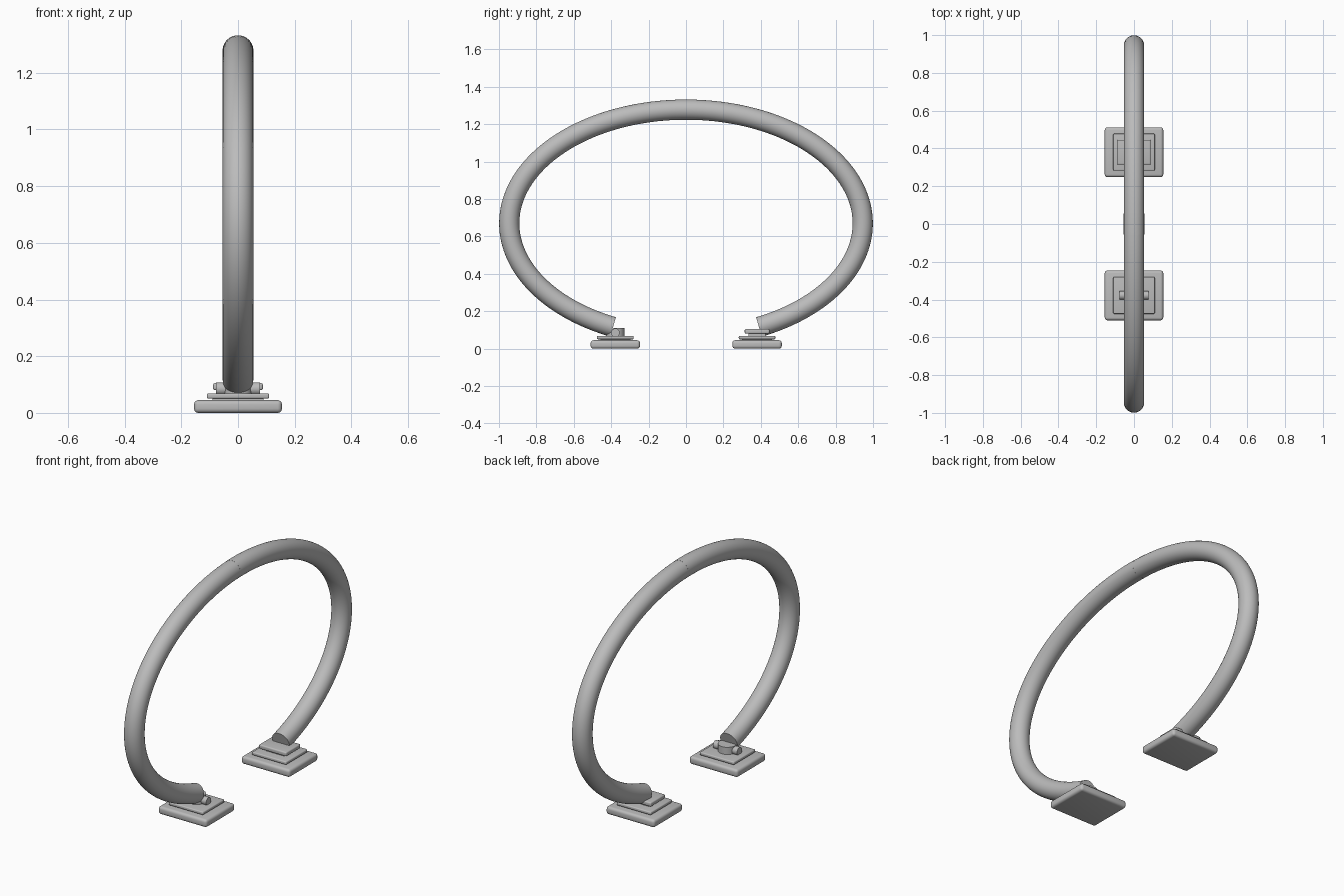
import bpy, bmesh, math
from mathutils import Vector, Matrix

cube = bpy.data.objects.get("Cube")
if cube:
    bpy.data.objects.remove(cube, do_unlink=True)

GREY = (0.5, 0.5, 0.5, 1)
grey = bpy.data.materials.new("plain grey")
grey.use_nodes = True
grey.diffuse_color = GREY
grey.node_tree.nodes["Principled BSDF"].inputs["Base Color"].default_value = GREY


def add_object(name, bm):
    bmesh.ops.recalc_face_normals(bm, faces=bm.faces)
    mesh = bpy.data.meshes.new(name)
    bm.to_mesh(mesh)
    bm.free()
    mesh.materials.append(grey)
    obj = bpy.data.objects.new(name, mesh)
    bpy.context.collection.objects.link(obj)
    bpy.ops.object.select_all(action="DESELECT")
    obj.select_set(True)
    bpy.context.view_layer.objects.active = obj
    bpy.ops.object.shade_smooth_by_angle(angle=math.radians(35))
    return obj


def plate(name, y, half_x, half_y, low, high, bevel):
    bm = bmesh.new()
    bmesh.ops.create_cube(bm, size=1)
    bmesh.ops.scale(bm, vec=(2 * half_x, 2 * half_y, high - low), verts=bm.verts)
    bmesh.ops.translate(bm, vec=(0, y, (low + high) / 2), verts=bm.verts)
    if bevel:
        bmesh.ops.bevel(bm, geom=bm.edges[:], offset=bevel, segments=4,
                        profile=0.5, affect="EDGES")
    return add_object(name, bm)


def cylinder(name, radius, length, centre, rotation=Matrix()):
    bm = bmesh.new()
    bmesh.ops.create_cone(bm, cap_ends=True, segments=32, radius1=radius,
                          radius2=radius, depth=length,
                          matrix=Matrix.Translation(centre) @ rotation)
    return add_object(name, bm)


# Elliptical centreline in the YZ plane; angle is measured from the top
HALF_Y, HALF_Z, MID_Z, TUBE = 0.945, 0.608, 0.67, 0.054


def tube(name, start, end, steps, radius, sides=40):
    bm = bmesh.new()
    rings = []
    for i in range(steps + 1):
        a = start + (end - start) * i / steps
        centre = Vector((0, HALF_Y * math.sin(a), MID_Z + HALF_Z * math.cos(a)))
        normal = Vector((0, HALF_Z * math.sin(a), HALF_Y * math.cos(a))).normalized()
        ring = []
        for k in range(sides):
            t = 2 * math.pi * k / sides
            offset = Vector((math.cos(t), 0, 0)) + normal * math.sin(t)
            ring.append(bm.verts.new(centre + offset * radius))
        rings.append(ring)
    for a, b in zip(rings, rings[1:]):
        for k in range(sides):
            n = (k + 1) % sides
            bm.faces.new((a[k], a[n], b[n], b[k]))
    bm.faces.new(rings[0])
    bm.faces.new(rings[-1])
    return add_object(name, bm)


# Two halves of the ring and the sleeve that joins them
seam = math.asin(0.055 / HALF_Y)
tip = math.pi - math.asin(0.39 / HALF_Y)
tube("back_arm", seam, tip, 72, TUBE)
tube("front_arm", -seam, -tip, 72, TUBE)
tube("top_joint", -seam, seam, 8, TUBE + 0.0005)

# Stepped feet
for side, y in (("front", -0.378), ("back", 0.38)):
    plate(side + "_foot", y, 0.155, 0.132, 0, 0.045, 0.015)
    plate(side + "_foot_neck", y, 0.09, 0.08, 0.04, 0.055, 0)
    plate(side + "_step", y, 0.11, 0.098, 0.05, 0.069, 0.006)

# Back foot: square mounting pad
plate("back_pad_neck", 0.38, 0.06, 0.045, 0.065, 0.085, 0)
plate("back_pad", 0.38, 0.088, 0.066, 0.08, 0.105, 0.007)

# Front foot: round swivel and its cross pin
cylinder("front_swivel", 0.05, 0.045, (0, -0.378, 0.088))
cylinder("front_pin", 0.023, 0.154, (0, -0.378, 0.085),
         Matrix.Rotation(math.pi / 2, 4, "Y"))
